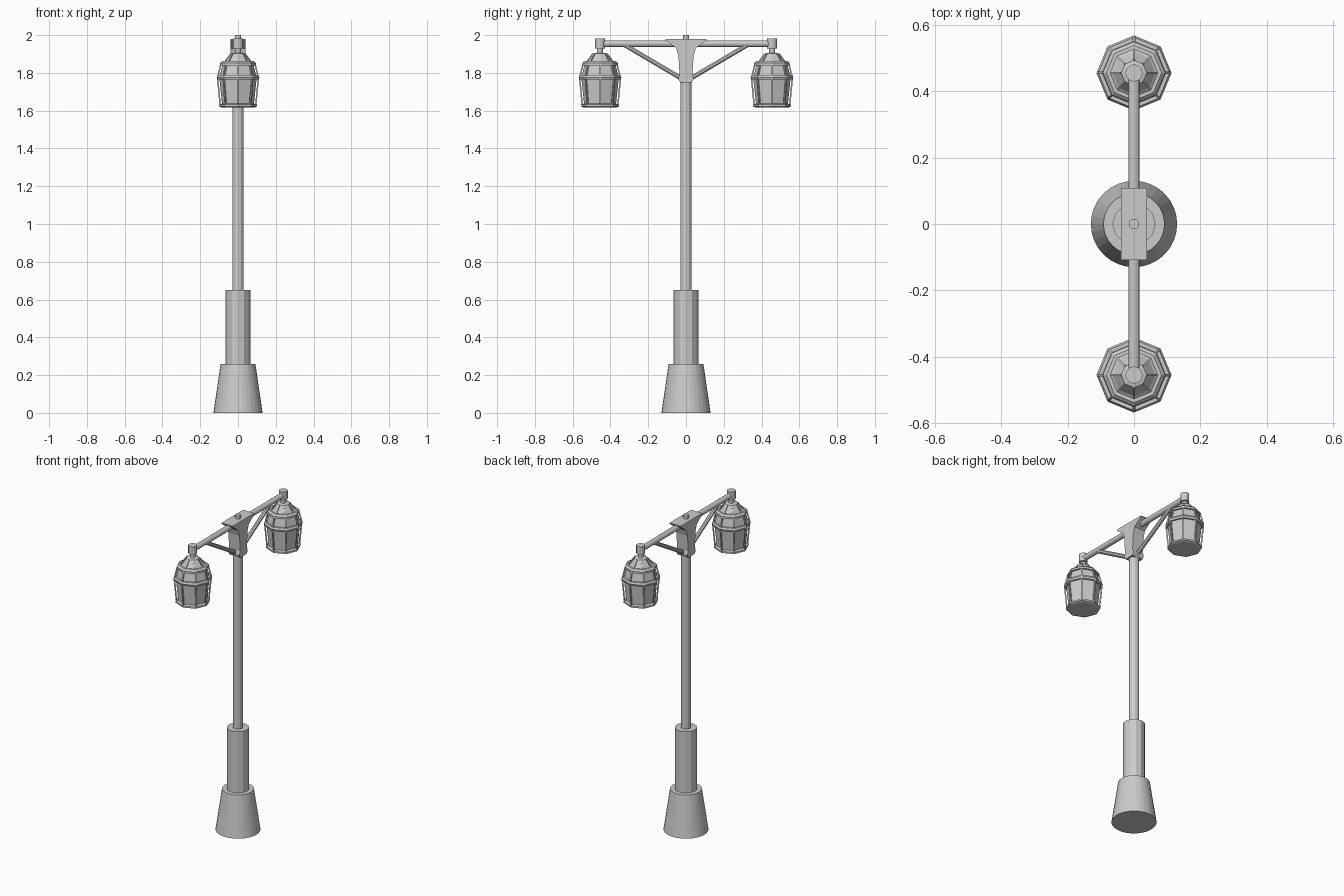
import bpy, bmesh
from math import sin, cos, pi
from mathutils import Vector

if "Cube" in bpy.data.objects:
    bpy.data.objects.remove(bpy.data.objects["Cube"])


def make(name, verts, faces):
    me = bpy.data.meshes.new(name)
    me.from_pydata(verts, [], faces)
    bm = bmesh.new()
    bm.from_mesh(me)
    bmesh.ops.recalc_face_normals(bm, faces=bm.faces)
    bm.to_mesh(me)
    bm.free()
    ob = bpy.data.objects.new(name, me)
    bpy.context.collection.objects.link(ob)
    return ob


def lathe(name, prof, n, y=0, ring=False):
    """Revolve (radius, z) points; capped solid, or closed ring section."""
    verts = [(r * cos(2 * pi * i / n), y + r * sin(2 * pi * i / n), z)
             for r, z in prof for i in range(n)]
    m = len(prof)
    faces = []
    for k in range(m if ring else m - 1):
        a, b = k * n, (k + 1) % m * n
        for i in range(n):
            j = (i + 1) % n
            faces.append((a + i, a + j, b + j, b + i))
    if not ring:
        faces += [tuple(range(n)), tuple(range((m - 1) * n, m * n))]
    return make(name, verts, faces)


def rod(name, a, b, r, n=8):
    a, b = Vector(a), Vector(b)
    d = b - a
    q = d.to_track_quat('Z', 'Y')
    verts = [p + q @ Vector((r * cos(2 * pi * (i + .5) / n), r * sin(2 * pi * (i + .5) / n), 0))
             for p in (a, b) for i in range(n)]
    faces = [(i, (i + 1) % n, n + (i + 1) % n, n + i) for i in range(n)]
    faces += [tuple(range(n)), tuple(range(n, 2 * n))]
    return make(name, verts, faces)


# Base and pole
lathe("base", [(.13, 0), (.092, .26)], 32)
lathe("lower_shaft", [(.065, .25), (.065, .65)], 12)
lathe("pole", [(.03, .64), (.03, 1.78)], 12)
lathe("top_pin", [(.016, 1.97), (.016, 2.0)], 12)

# Flared bracket, side profile extruded along x
half = [(.108, 1.98), (.108, 1.973), (.052, 1.93), (.04, 1.89), (.034, 1.79), (.04, 1.775), (.04, 1.765), (.031, 1.75)]
prof = half + [(-y, z) for y, z in reversed(half)]
n = len(prof)
make("bracket", [(x, y, z) for x in (-.039, .039) for y, z in prof],
     [(i, (i + 1) % n, n + (i + 1) % n, n + i) for i in range(n)]
     + [tuple(range(n)), tuple(range(n, 2 * n))])

# Arms, braces and lanterns on both sides
for s, side in ((-1, "front"), (1, "back")):
    c = s * .455
    rod(side + "_arm", (0, s * .02, 1.954), (0, c, 1.954), .017, 12)
    rod(side + "_brace", (0, s * .02, 1.768), (0, s * .325, 1.948), .013)
    lathe(side + "_end_cap", [(.026, 1.93), (.026, 1.982)], 12, c)
    lathe(side + "_stem", [(.015, 1.895), (.015, 1.935)], 12, c)
    # glass body and roof
    lathe(side + "_glass", [(.084, 1.63), (.099, 1.775), (.079, 1.855)], 8, c)
    lathe(side + "_roof", [(.085, 1.85), (.064, 1.865), (.038, 1.902), (.022, 1.906)], 8, c)
    # frame rings
    lathe(side + "_floor", [(.086, 1.617), (.1, 1.622), (.1, 1.632), (.086, 1.637)], 8, c)
    lathe(side + "_middle_ring", [(.094, 1.765), (.109, 1.765), (.113, 1.776), (.107, 1.788), (.094, 1.788)], 8, c, True)
    lathe(side + "_upper_ring", [(.072, 1.84), (.094, 1.84), (.094, 1.852), (.083, 1.862), (.072, 1.862)], 8, c, True)
    # corner posts and roof ribs
    for i in range(8):
        u, v = cos(i * pi / 4), sin(i * pi / 4)
        pts = [(.094, 1.627), (.108, 1.775), (.089, 1.85)]
        p = [(r * u, c + r * v, z) for r, z in pts]
        rod(f"{side}_lower_post_{i}", p[0], p[1], .0055, 4)
        rod(f"{side}_upper_post_{i}", p[1], p[2], .0055, 4)
        rod(f"{side}_roof_rib_{i}", (.068 * u, c + .068 * v, 1.862),
            (.038 * u, c + .038 * v, 1.902), .004, 4)
